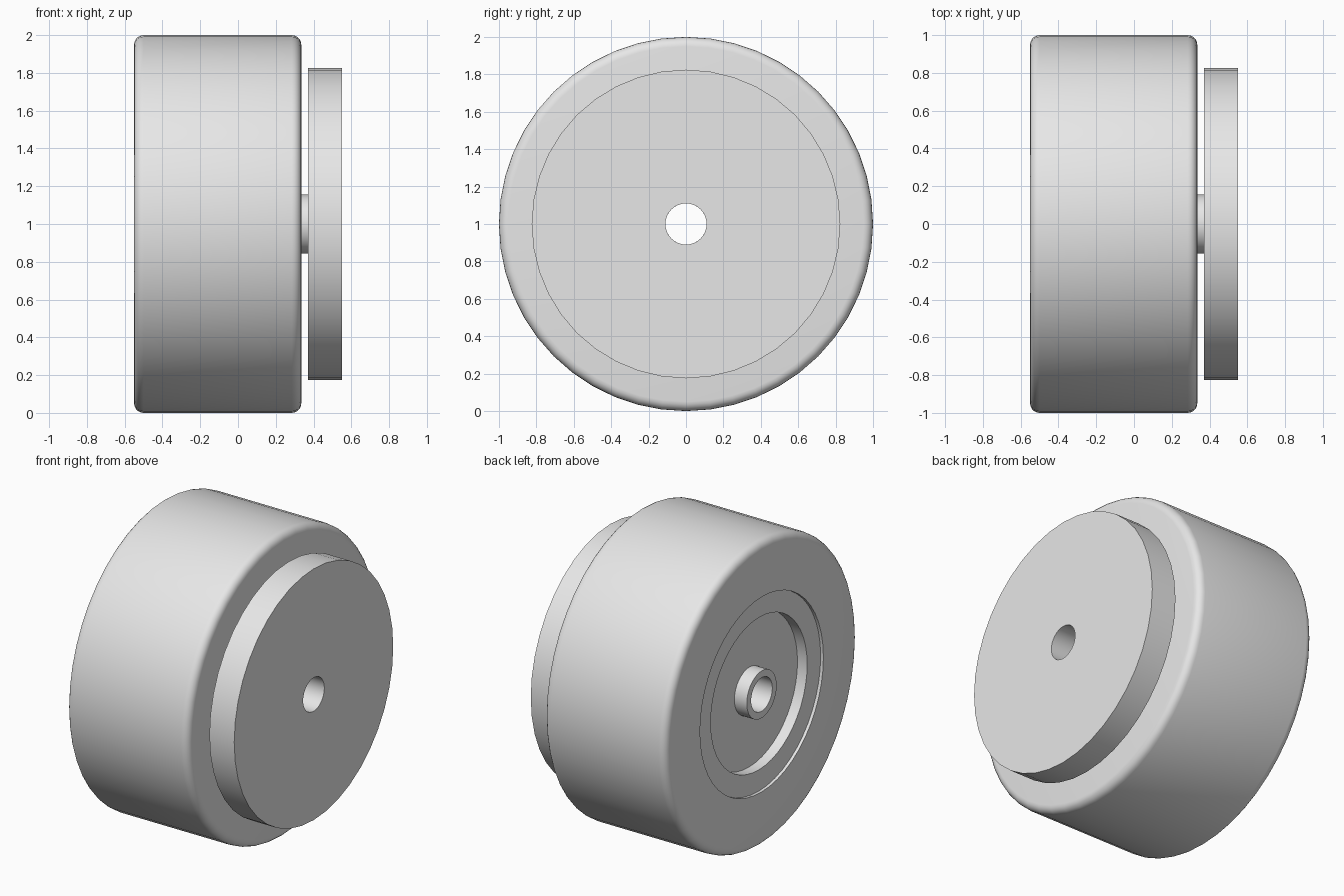
import bpy, bmesh
from math import pi, sin, cos, radians
from mathutils import Vector

cube = bpy.data.objects.get("Cube")
if cube:
    bpy.data.objects.remove(cube, do_unlink=True)

grey = bpy.data.materials.new("light grey")
grey.use_nodes = True
colour = (0.8, 0.8, 0.8, 1)
grey.diffuse_color = colour
grey.node_tree.nodes["Principled BSDF"].inputs["Base Color"].default_value = colour

AXLE_Z = 1.0
BORE = 0.11      # hole through the whole wheel
HUB = 0.155
BACK, FRONT = -0.55, 0.335   # body faces along the axle


def lathe(name, profile, segments):
    """Spin a closed (x, radius) profile round the x axis."""
    bm = bmesh.new()
    verts = [bm.verts.new((x, 0, r)) for x, r in profile]
    edges = [bm.edges.new((verts[i - 1], verts[i])) for i in range(len(verts))]
    bmesh.ops.spin(bm, geom=verts + edges, cent=(0, 0, 0), axis=(1, 0, 0),
                   angle=2 * pi, steps=segments, use_merge=True)
    bmesh.ops.remove_doubles(bm, verts=bm.verts, dist=1e-5)
    bmesh.ops.recalc_face_normals(bm, faces=bm.faces)
    mesh = bpy.data.meshes.new(name)
    bm.to_mesh(mesh)
    bm.free()
    mesh.materials.append(grey)
    obj = bpy.data.objects.new(name, mesh)
    obj.location = (0, 0, AXLE_Z)
    bpy.context.collection.objects.link(obj)
    bpy.ops.object.select_all(action='DESELECT')
    obj.select_set(True)
    bpy.context.view_layer.objects.active = obj
    bpy.ops.object.shade_smooth_by_angle(angle=radians(30))
    return obj


def rounded_corner(x, r, size, start, steps=5):
    """Quarter circle of profile points about a centre."""
    return [(x + size * cos(start + pi / 2 * i / steps),
             r + size * sin(start + pi / 2 * i / steps)) for i in range(steps + 1)]


# Wheel body: rounded tread, stepped recess on the back, hub flush with it
ROUND = 0.05
body = rounded_corner(FRONT - ROUND, 1 - ROUND, ROUND, 0)
body += rounded_corner(BACK + ROUND, 1 - ROUND, ROUND, pi / 2)
body += [(BACK, 0.64), (BACK + 0.02, 0.64),          # shallow rim step
         (BACK + 0.02, 0.5), (BACK + 0.09, 0.5),     # deep recess
         (BACK + 0.09, HUB), (BACK, HUB),            # hub
         (BACK, BORE), (FRONT, BORE)]
lathe("wheel_body", body, 48)

# Short spacer between the body and the flange disc
lathe("axle_spacer", [(FRONT, BORE), (FRONT, HUB), (0.37, HUB), (0.37, BORE)], 32)

# Flange disc
lathe("flange_disc", [(0.37, BORE), (0.37, 0.825), (0.55, 0.825), (0.55, BORE)], 40)
